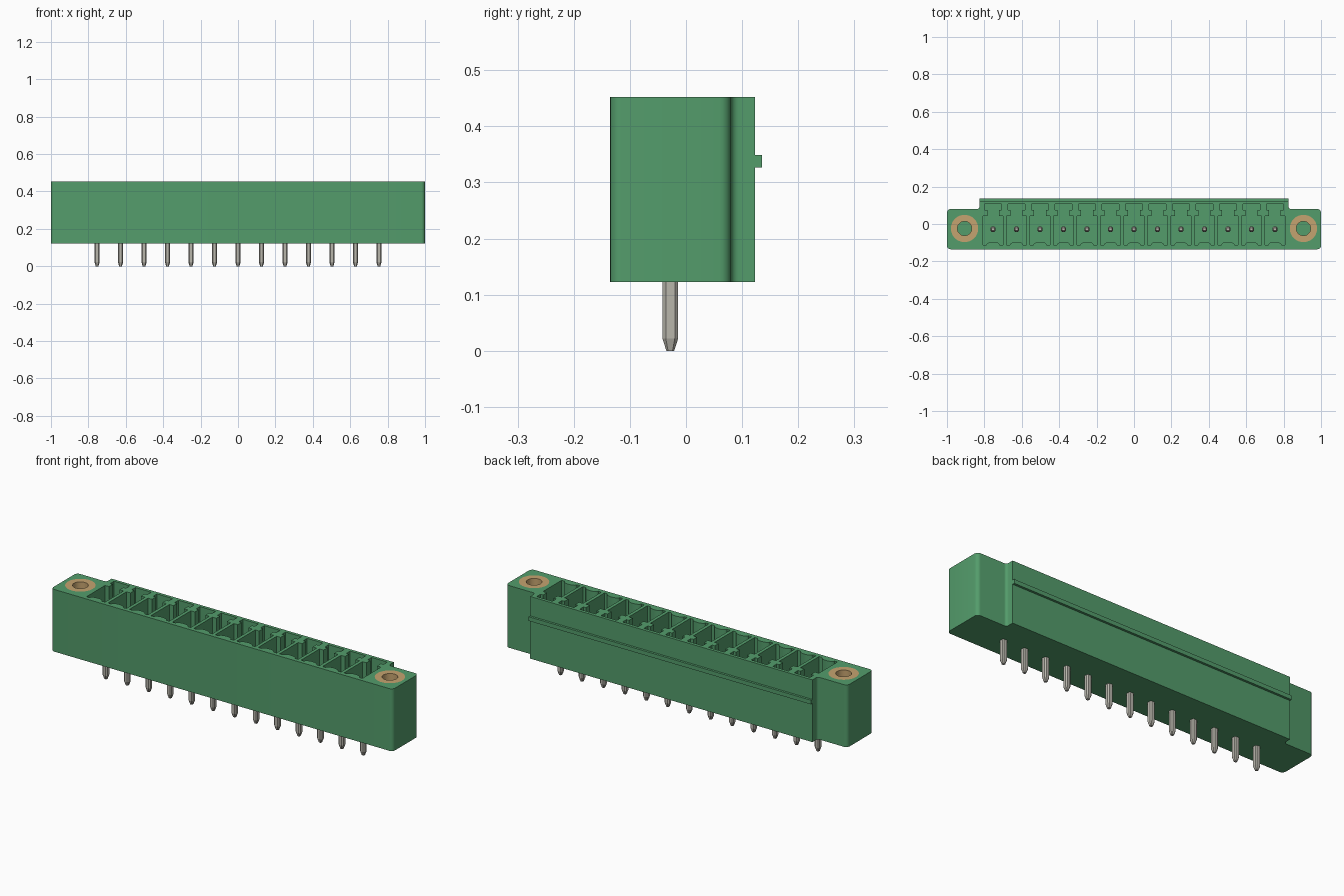
import bpy, bmesh, math
from mathutils import Vector

if "Cube" in bpy.data.objects:
    bpy.data.objects.remove(bpy.data.objects["Cube"], do_unlink=True)


def material(name, rgb):
    m = bpy.data.materials.new(name)
    m.use_nodes = True
    m.diffuse_color = (*rgb, 1)
    b = m.node_tree.nodes["Principled BSDF"]
    b.inputs["Base Color"].default_value = (*rgb, 1)
    b.inputs["Roughness"].default_value = 0.6
    return m


GREEN = material("green plastic", (0.088, 0.335, 0.148))
TIN = material("tinned metal", (0.48, 0.465, 0.41))
BRASS = material("brass", (0.56, 0.37, 0.16))

BOTTOM, TOP, FLOOR = 0.123, 0.452, 0.195
PINS, PITCH, PIN_Y = 13, 0.1256, -0.028
PIN_XS = [(i - (PINS - 1) / 2) * PITCH for i in range(PINS)]
SCREW_X, SCREW_Y, SCREW_FLOOR = 0.906, -0.024, 0.25


def finish(name, bm, mat):
    bmesh.ops.recalc_face_normals(bm, faces=bm.faces)
    me = bpy.data.meshes.new(name)
    bm.to_mesh(me)
    bm.free()
    me.materials.append(mat)
    ob = bpy.data.objects.new(name, me)
    bpy.context.collection.objects.link(ob)
    return ob


def smooth(ob):
    bpy.ops.object.select_all(action='DESELECT')
    ob.select_set(True)
    bpy.context.view_layer.objects.active = ob
    bpy.ops.object.shade_smooth_by_angle(angle=math.radians(35))


def loft(bm, rings):
    """Closed solid through a stack of matching rings of 3D points."""
    loops = [[bm.verts.new(p) for p in r] for r in rings]
    for a, b in zip(loops, loops[1:]):
        for i in range(len(a)):
            j = (i + 1) % len(a)
            bm.faces.new((a[i], a[j], b[j], b[i]))
    bm.faces.new(loops[0][::-1])
    bm.faces.new(loops[-1])


def prism(bm, pts, z0, z1):
    loft(bm, [[(x, y, z) for x, y in pts] for z in (z0, z1)])


def circle(cx, cy, r, n=40):
    return [(cx + r * math.cos(2 * math.pi * i / n),
             cy + r * math.sin(2 * math.pi * i / n)) for i in range(n)]


def rounded(corners, steps=6):
    """Outline with rounded right-angle corners, given as (x, y, radius)."""
    out = []
    for i, (x, y, r) in enumerate(corners):
        p = Vector((x, y))
        if r == 0:
            out.append((x, y))
            continue
        u = (Vector(corners[i - 1][:2]) - p).normalized()
        v = (Vector(corners[(i + 1) % len(corners)][:2]) - p).normalized()
        c = p + r * (u + v)
        for k in range(steps + 1):
            t = k / steps * math.pi / 2
            q = c - r * (math.cos(t) * v + math.sin(t) * u)
            out.append((q.x, q.y))
    return out


# Housing: wide block with a deeper middle section
right = [(1, -0.135, 0.02), (1, 0.08, 0.02), (0.826, 0.08, 0.014), (0.826, 0.123, 0)]
left = [(-x, y, r) for x, y, r in reversed(right)]
bm = bmesh.new()
prism(bm, rounded(right + left), BOTTOM, TOP)
housing = finish("housing", bm, GREEN)

# Pocket outline: front arch, wide bay, narrow neck and rear keyway
arch = [(0.036 * math.cos(a), -0.113 + 0.018 * math.sin(a))
        for a in [math.pi * (1 - k / 12) for k in range(13)]]
side = [(0.054, -0.113), (0.054, 0.042), (0.031, 0.042),
        (0.031, 0.074), (0.046, 0.074), (0.046, 0.106)]
pocket = arch + side + [(-x, y) for x, y in reversed(side)]

# Cutter for all pockets and the two screw holes
bm = bmesh.new()
for px in PIN_XS:
    prism(bm, [(px + x, y) for x, y in pocket], FLOOR, TOP + 0.1)
for s in (-1, 1):
    prism(bm, circle(s * SCREW_X, SCREW_Y, 0.073), SCREW_FLOOR, TOP + 0.1)
cutter = finish("pocket_cutter", bm, GREEN)
cutter.hide_render = True
mod = housing.modifiers.new("pockets", 'BOOLEAN')
mod.operation, mod.solver, mod.object = 'DIFFERENCE', 'EXACT', cutter
bpy.context.view_layer.objects.active = housing
bpy.ops.object.modifier_apply(modifier=mod.name)
bpy.data.objects.remove(cutter, do_unlink=True)
smooth(housing)

# Latching rib along the back
bm = bmesh.new()
prism(bm, [(-0.826, 0.12), (0.826, 0.12), (0.826, 0.135), (-0.826, 0.135)], 0.327, 0.349)
finish("latch_rib", bm, GREEN)

# Threaded inserts: open tubes flush with the top
for s, name in ((1, "left_screw_insert"), (-1, "right_screw_insert")):
    bm = bmesh.new()
    section = [(0.073, SCREW_FLOOR), (0.073, TOP), (0.038, TOP), (0.038, SCREW_FLOOR)]
    rings = [[bm.verts.new((x, y, z)) for x, y in circle(s * SCREW_X, SCREW_Y, r)]
             for r, z in section]
    for a, b in zip(rings, rings[1:] + rings[:1]):
        for i in range(len(a)):
            j = (i + 1) % len(a)
            bm.faces.new((a[i], a[j], b[j], b[i]))
    smooth(finish(name, bm, BRASS))


# Contact pins: chamfered square bars with tapered ends
def pin_ring(px, z, scale):
    h, c = 0.014 * scale, 0.008 * scale
    pts = [(h, -c), (h, c), (c, h), (-c, h), (-h, c), (-h, -c), (-c, -h), (c, -h)]
    return [(px + x, PIN_Y + y, z) for x, y in pts]


for i, px in enumerate(PIN_XS):
    bm = bmesh.new()
    loft(bm, [pin_ring(px, z, k) for z, k in
              ((0, 0.5), (0.022, 1), (0.378, 1), (0.4, 0.5))])
    finish(f"contact_pin_{i + 1}", bm, TIN)
